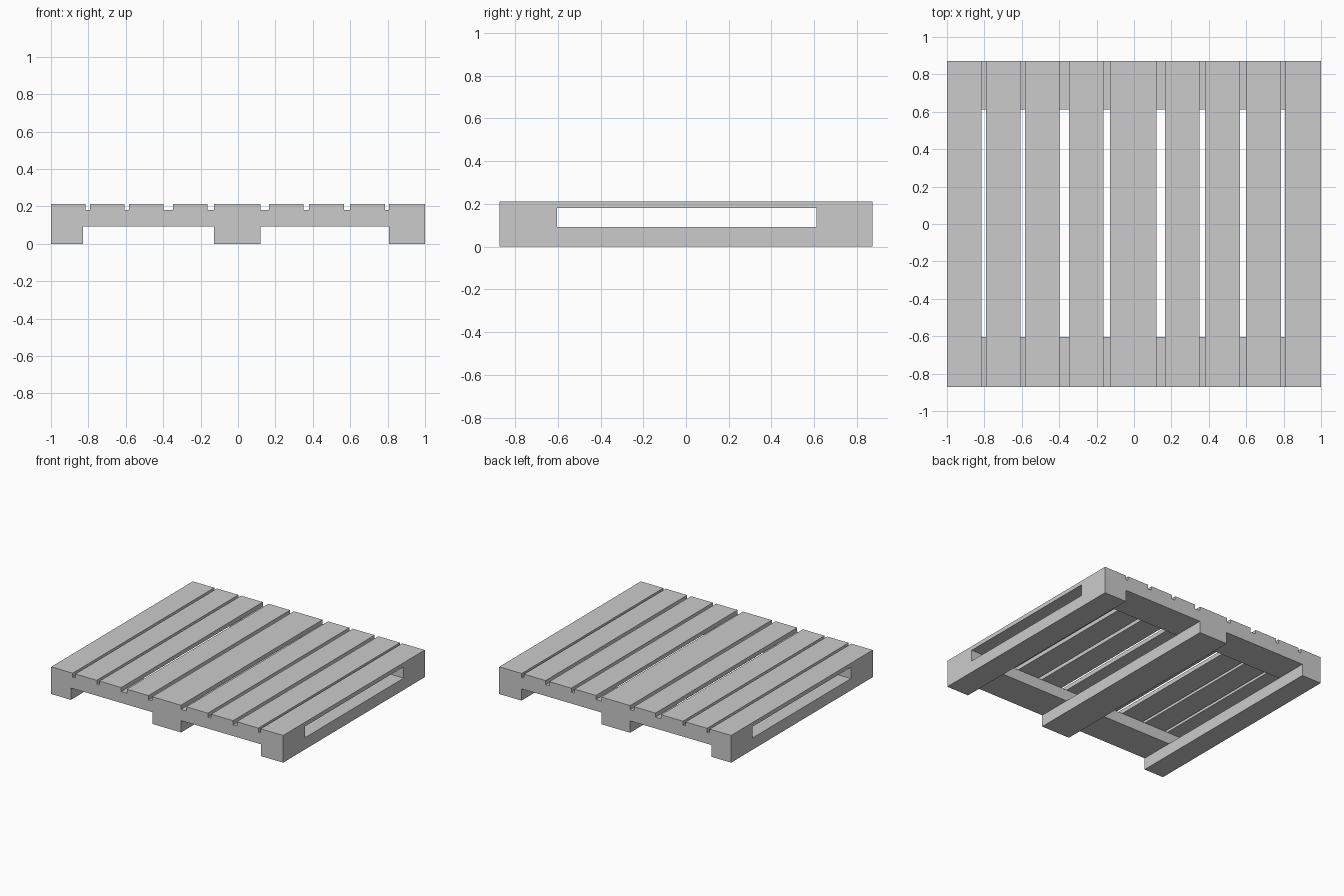
import bpy

if "Cube" in bpy.data.objects:
    bpy.data.objects.remove(bpy.data.objects["Cube"])


def box(name, x0, x1, y0, y1, z0, z1):
    """Axis-aligned box from its limits."""
    bpy.ops.mesh.primitive_cube_add(
        size=1, location=((x0 + x1) / 2, (y0 + y1) / 2, (z0 + z1) / 2))
    ob = bpy.context.object
    ob.name = name
    ob.scale = (x1 - x0, y1 - y0, z1 - z0)
    bpy.ops.object.transform_apply(location=False, rotation=False, scale=True)
    return ob


Y = 0.872                       # half depth
Z1, Z2, Z3 = 0.092, 0.18, 0.212  # runner top, beam top, deck top

# Runners on the floor
for name, x0, x1 in (("left", -1, -0.83), ("middle", -0.128, 0.12), ("right", 0.808, 1)):
    box(name + "_runner", x0, x1, -Y, Y, 0, Z1)

# Cross beams at front and back
box("front_cross_beam", -1, 1, -Y, -0.603, Z1, Z2)
box("back_cross_beam", -1, 1, 0.612, Y, Z1, Z2)

# Deck boards
boards = ((-1, -0.815), (-0.792, -0.607), (-0.584, -0.397), (-0.348, -0.162),
          (-0.129, 0.119), (0.166, 0.35), (0.379, 0.568), (0.6, 0.786), (0.806, 1))
for i, (x0, x1) in enumerate(boards):
    box(f"deck_board_{i + 1}", x0, x1, -Y, Y, Z2, Z3)
